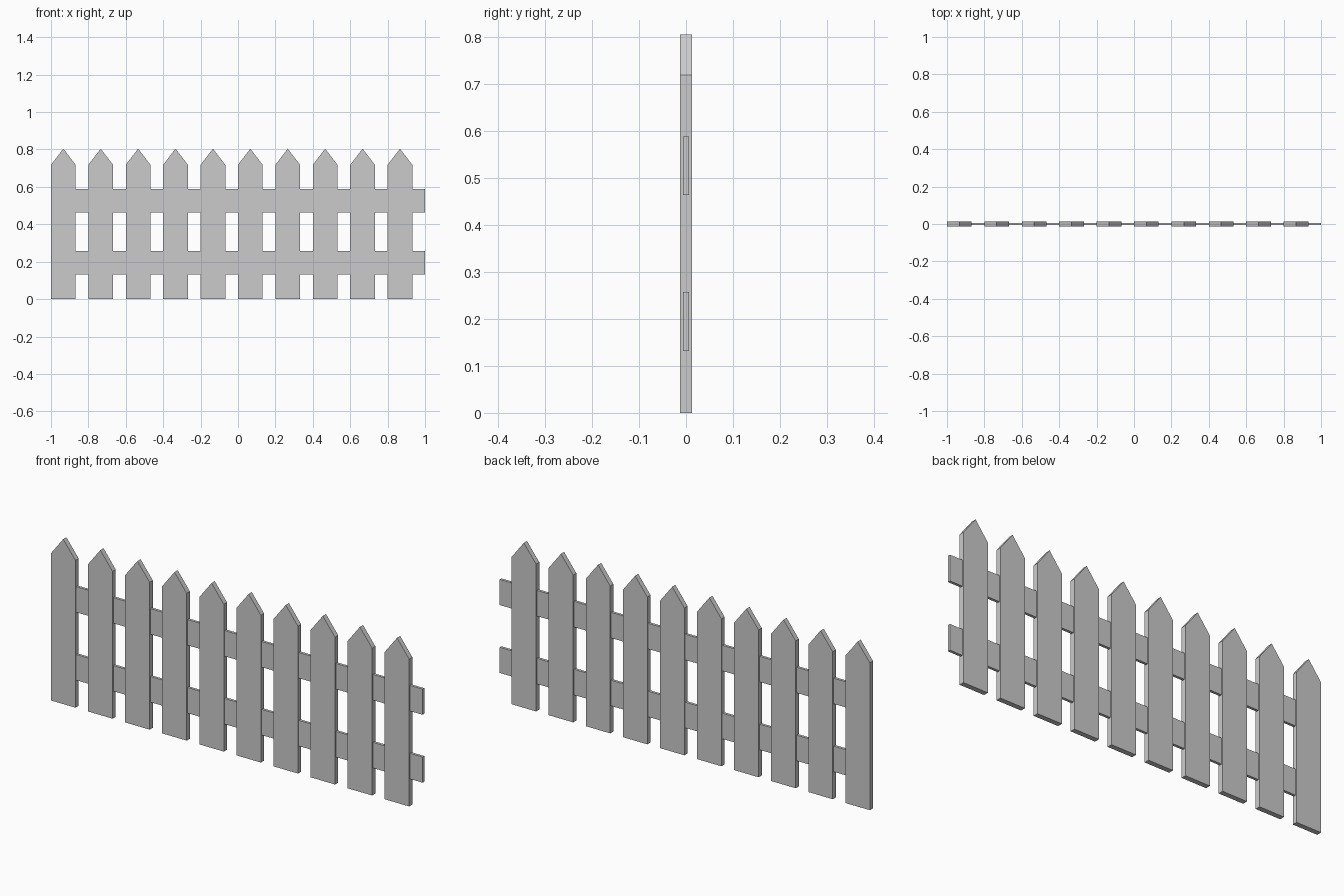
import bpy, bmesh

if "Cube" in bpy.data.objects:
    bpy.data.objects.remove(bpy.data.objects["Cube"])

COUNT, PITCH = 10, 0.2
PICKET_W, PICKET_D = 0.132, 0.0245
RAIL_D = 0.013


def extruded(name, profile, depth):
    """Extrude an x-z outline along y, centred on y = 0, and repeat it along the fence."""
    bm = bmesh.new()
    face = bm.faces.new([bm.verts.new((x, -depth / 2, z)) for x, z in profile])
    ext = bmesh.ops.extrude_face_region(bm, geom=[face])
    moved = [g for g in ext["geom"] if isinstance(g, bmesh.types.BMVert)]
    bmesh.ops.translate(bm, verts=moved, vec=(0, depth, 0))
    bmesh.ops.recalc_face_normals(bm, faces=bm.faces)
    mesh = bpy.data.meshes.new(name)
    bm.to_mesh(mesh)
    bm.free()
    obj = bpy.data.objects.new(name, mesh)
    bpy.context.collection.objects.link(obj)
    arr = obj.modifiers.new("repeat", 'ARRAY')
    arr.count = COUNT
    arr.use_relative_offset = False
    arr.use_constant_offset = True
    arr.constant_offset_displace = (PITCH, 0, 0)
    return obj


# pointed pickets
left, right = -1.0, -1.0 + PICKET_W
extruded("pickets", [(left, 0), (right, 0), (right, 0.718),
                     ((left + right) / 2, 0.804), (left, 0.718)], PICKET_D)

# rail pieces filling the gap to the right of each picket
end = left + PITCH
for name, low, high in (("lower_rail", 0.132, 0.257), ("upper_rail", 0.463, 0.588)):
    extruded(name, [(right, low), (end, low), (end, high), (right, high)], RAIL_D)
